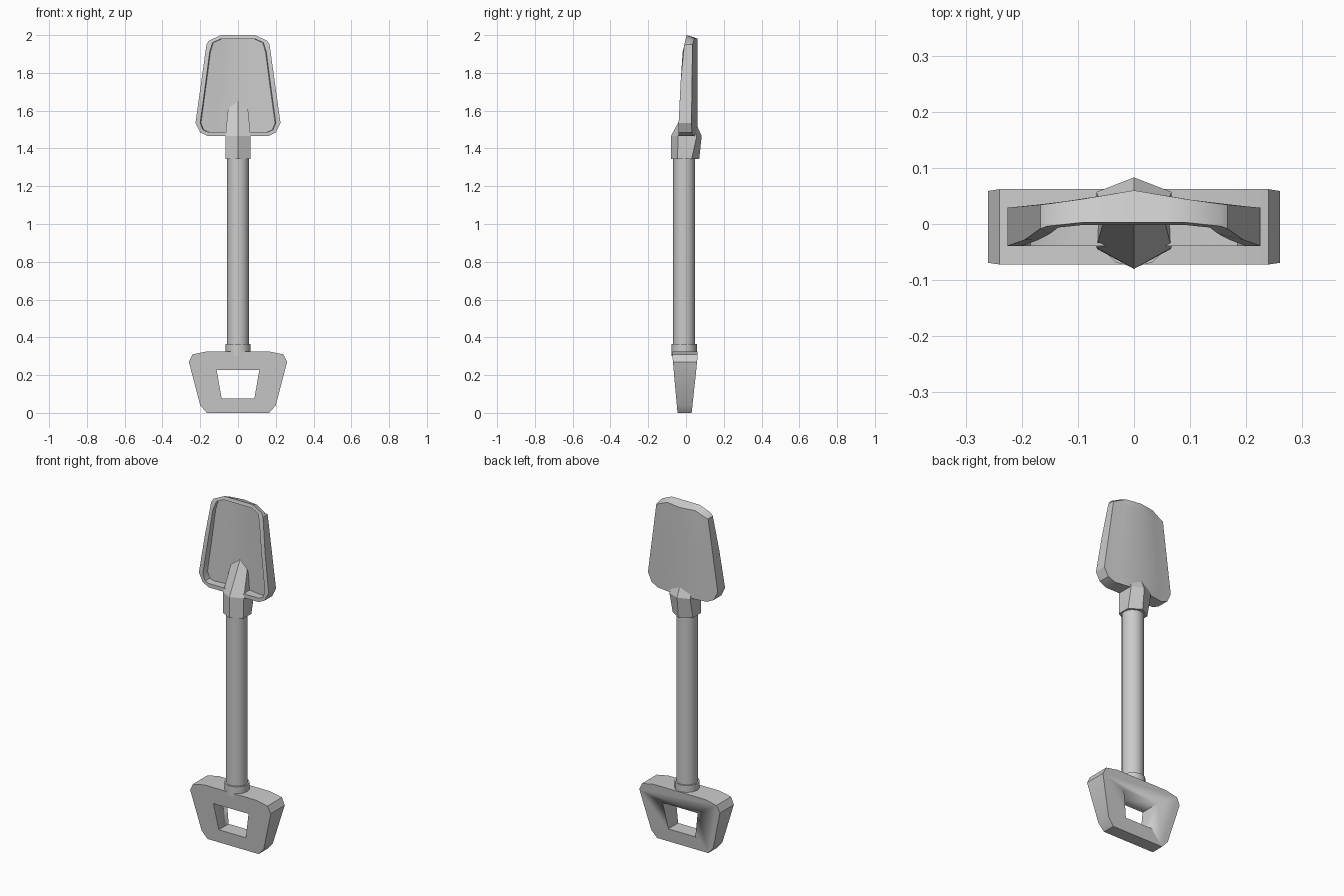
import bpy, bmesh
from math import radians

if "Cube" in bpy.data.objects:
    bpy.data.objects.remove(bpy.data.objects["Cube"])


def interp(v, pts):
    # piecewise linear lookup
    if v <= pts[0][0]:
        return pts[0][1]
    for (a, fa), (b, fb) in zip(pts, pts[1:]):
        if v <= b:
            return fa + (fb - fa) * (v - a) / (b - a)
    return pts[-1][1]


def make(name, verts, faces, angle=30):
    me = bpy.data.meshes.new(name)
    me.from_pydata(verts, [], faces)
    bm = bmesh.new()
    bm.from_mesh(me)
    bmesh.ops.recalc_face_normals(bm, faces=bm.faces)
    bm.to_mesh(me)
    bm.free()
    ob = bpy.data.objects.new(name, me)
    bpy.context.collection.objects.link(ob)
    bpy.ops.object.select_all(action='DESELECT')
    ob.select_set(True)
    bpy.context.view_layer.objects.active = ob
    bpy.ops.object.shade_smooth_by_angle(angle=radians(angle))
    return ob


def loft(name, rings, angle=30):
    n = len(rings[0])
    verts = [p for r in rings for p in r]
    faces = [(i * n + j, i * n + (j + 1) % n, (i + 1) * n + (j + 1) % n, (i + 1) * n + j)
             for i in range(len(rings) - 1) for j in range(n)]
    faces += [tuple(range(n)), tuple(range(len(verts) - n, len(verts)))]
    return make(name, verts, faces, angle)


def cylinder(name, r, z0, z1, sides):
    bpy.ops.mesh.primitive_cylinder_add(vertices=sides, radius=r, depth=z1 - z0,
                                        location=(0, -0.01, (z0 + z1) / 2))
    ob = bpy.context.object
    ob.name = name
    bpy.ops.object.shade_smooth_by_angle(angle=radians(35))
    return ob


# Shaft and lower collar
cylinder("shaft", 0.058, 0.30, 1.40, 16)
cylinder("collar", 0.067, 0.30, 0.365, 12)

# Grip: tapered trapezoid plate with a hole
half = [(0.165, 0), (0.20, 0.04), (0.26, 0.27), (0.24, 0.31), (0.165, 0.325)]
outline = half + [(-x, z) for x, z in reversed(half)]
front = [(x, interp(z, [(0, -0.045), (0.3, -0.072)]), z) for x, z in outline]
back = [(x, interp(z, [(0, 0.03), (0.3, 0.062)]), z) for x, z in outline]
grip = loft("grip", [front, back])
hole = [(0.087, 0.077), (0.113, 0.228), (-0.113, 0.228), (-0.087, 0.077)]
cutter = loft("grip_hole_cutter", [[(x, y, z) for x, z in hole] for y in (-0.2, 0.2)])
mod = grip.modifiers.new("hole", 'BOOLEAN')
mod.operation = 'DIFFERENCE'
mod.solver = 'EXACT'
mod.object = cutter
bpy.context.view_layer.objects.active = grip
bpy.ops.object.modifier_apply(modifier="hole")
bpy.data.objects.remove(cutter)

# Socket: six-sided sleeve running into a pointed tongue on the blade
def hexagon(ridge, side, rear, spine):
    # each argument is (x, y, z); side and rear are mirrored
    m = lambda p: (-p[0], p[1], p[2])
    return [ridge, side, rear, spine, m(rear), m(side)]

loft("socket", [
    hexagon((0, -0.08, 1.345), (0.065, -0.045, 1.345), (0.065, 0.03, 1.345), (0, 0.07, 1.345)),
    hexagon((0, -0.08, 1.465), (0.067, -0.042, 1.465), (0.067, 0.057, 1.465), (0, 0.083, 1.465)),
    hexagon((0, 0.02, 1.65), (0.053, 0.01, 1.61), (0.06, 0.04, 1.51), (0, 0.05, 1.54)),
], 20)

# Blade: curved back sheet, raised rim, recessed floor
outer = [(1.465, 0.16), (1.485, 0.20), (1.535, 0.225), (1.75, 0.195), (1.95, 0.167),
         (1.97, 0.155), (2.0, 0.09)]
inner = [(1.488, 0.16), (1.498, 0.185), (1.535, 0.20), (1.74, 0.172), (1.91, 0.150),
         (1.96, 0.135), (1.98, 0.09)]
cols = [-1, -0.6, 0, 0.6, 1]
R, C = len(outer), len(cols)


def back_y(x):
    return interp(abs(x), [(0, 0.06), (0.13, 0.038), (0.225, 0.029)])


def rim_y(z):
    return interp(z, [(1.56, -0.039), (1.9, -0.02), (2.0, 0.003)])


def sheet(rows, yfun, drop=0):
    return [(t * w, yfun(t * w, z), z - (drop if z > 1.96 else 0)) for z, w in rows for t in cols]


layers = [
    sheet(outer, lambda x, z: back_y(x), 0.018),
    sheet(outer, lambda x, z: rim_y(z)),
    sheet(inner, lambda x, z: rim_y(z)),
    sheet([(z, w - 0.004) for z, w in inner],
          lambda x, z: max(back_y(x) - 0.033, rim_y(z) + 0.004)),
]
edge = (list(range(C)) + [i * C + C - 1 for i in range(1, R)]
        + [(R - 1) * C + j for j in range(C - 2, -1, -1)] + [i * C for i in range(R - 2, 0, -1)])
N = R * C
faces = []
for k in (0, 3):
    faces += [tuple(k * N + q for q in (i * C + j, i * C + j + 1, i * C + C + j + 1, i * C + C + j))
              for i in range(R - 1) for j in range(C - 1)]
for k in range(3):
    faces += [(k * N + a, k * N + b, (k + 1) * N + b, (k + 1) * N + a)
              for a, b in zip(edge, edge[1:] + edge[:1])]
blade = make("blade", [p for s in layers for p in s], faces)
bm = bmesh.new()
bm.from_mesh(blade.data)
bmesh.ops.delete(bm, geom=[v for v in bm.verts if not v.link_faces], context='VERTS')
bm.to_mesh(blade.data)
bm.free()
